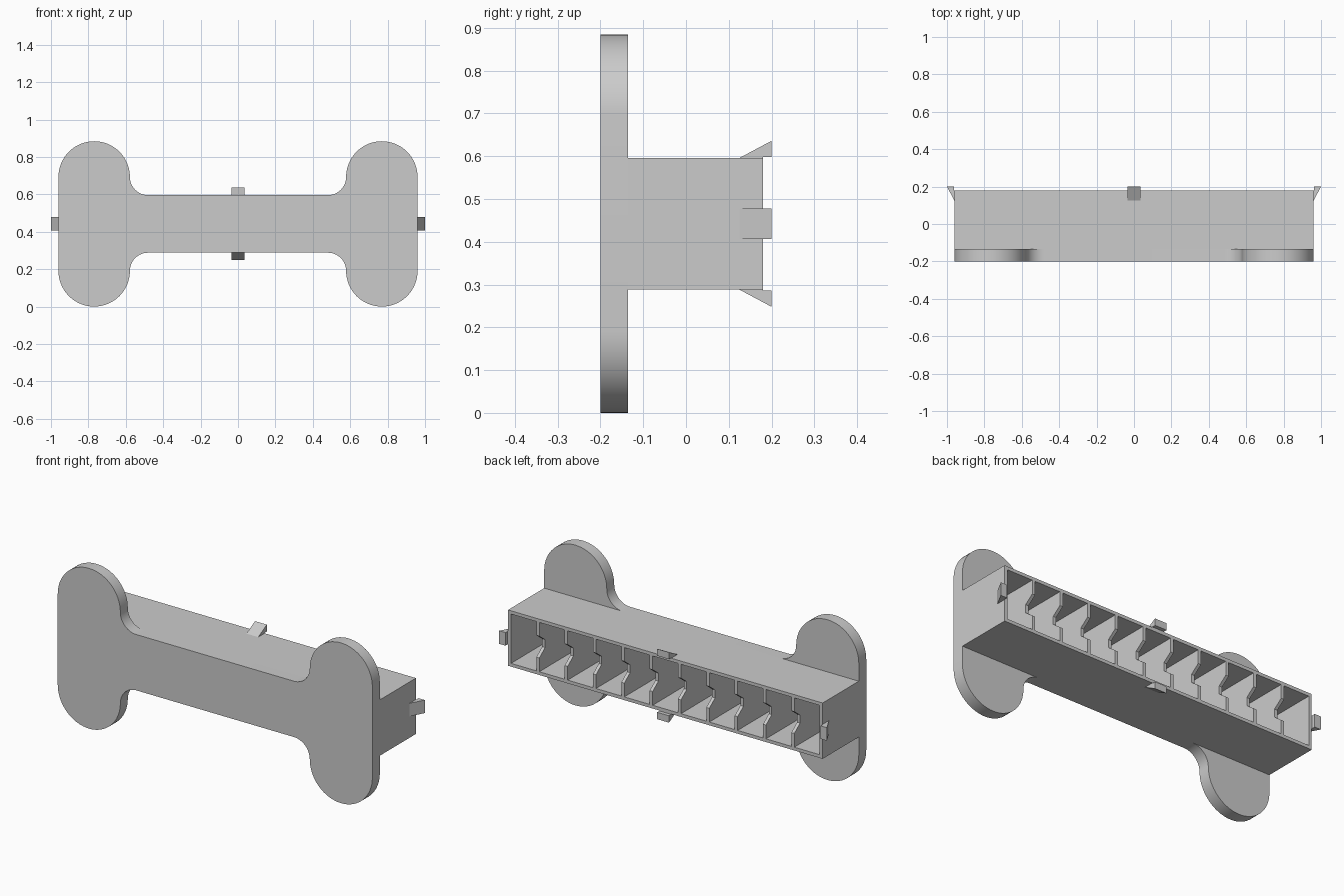
import bpy
import bmesh
from math import cos, sin, radians

cube = bpy.data.objects.get("Cube")
if cube:
    bpy.data.objects.remove(cube, do_unlink=True)

# Main dimensions
MID_Z = 0.442
HALF_X, HALF_Z = 0.96, 0.154
FRONT, PLATE_BACK, RIM = -0.2, -0.135, 0.18
WALL = 0.018
CELLS = 11

grey = bpy.data.materials.new("light grey plastic")
grey.use_nodes = True
colour = (0.6, 0.6, 0.6, 1)
grey.diffuse_color = colour
grey.node_tree.nodes["Principled BSDF"].inputs["Base Color"].default_value = colour


def finish(name, bm):
    bmesh.ops.recalc_face_normals(bm, faces=bm.faces)
    mesh = bpy.data.meshes.new(name)
    bm.to_mesh(mesh)
    bm.free()
    mesh.materials.append(grey)
    obj = bpy.data.objects.new(name, mesh)
    bpy.context.collection.objects.link(obj)
    return obj


def prism(name, profile, offset):
    """Extrude a closed flat profile of 3D points along an offset."""
    bm = bmesh.new()
    face = bm.faces.new([bm.verts.new(p) for p in profile])
    moved = bmesh.ops.extrude_face_region(bm, geom=[face], use_keep_orig=True)["geom"]
    bmesh.ops.translate(bm, vec=offset, verts=[v for v in moved if isinstance(v, bmesh.types.BMVert)])
    return finish(name, bm)


def arc(cx, cz, r, start, end, steps):
    angles = [radians(start + (end - start) * i / steps) for i in range(steps + 1)]
    return [(cx + r * cos(a), cz + r * sin(a)) for a in angles]


# Bone-shaped front plate: one quarter outline, mirrored around
lobe_x, lobe_z, lobe_r = 0.769, 0.251, 0.191
fillet = lobe_z - HALF_Z
quarter = arc(lobe_x, lobe_z, lobe_r, 0, 180, 32)
quarter += arc(lobe_x - lobe_r - fillet, lobe_z, fillet, 0, -90, 14)
half = quarter + [(-x, z) for x, z in reversed(quarter)]
outline = half + [(x, -z) for x, z in reversed(half)]
plate = prism("front_plate", [(x, FRONT, MID_Z + z) for x, z in outline],
              (0, PLATE_BACK - FRONT, 0))
bpy.ops.object.select_all(action='DESELECT')
plate.select_set(True)
bpy.context.view_layer.objects.active = plate
bpy.ops.object.shade_smooth_by_angle(angle=radians(30))

# Open-backed housing: rectangular tube behind the plate
bm = bmesh.new()
rings = []
for inset, y in ((0, PLATE_BACK), (0, RIM), (WALL, RIM), (WALL, PLATE_BACK)):
    hx, hz = HALF_X - inset, HALF_Z - inset
    rings.append([bm.verts.new((sx * hx, y, MID_Z + sz * hz))
                  for sx, sz in ((-1, -1), (1, -1), (1, 1), (-1, 1))])
for a, b in zip(rings, rings[1:] + rings[:1]):
    for i in range(4):
        j = (i + 1) % 4
        bm.faces.new((a[i], a[j], b[j], b[i]))
finish("housing", bm)

# Dividers with a chamfered notch in the open edge
inner = HALF_Z - WALL
upper = [(PLATE_BACK, inner), (RIM, inner), (RIM, 0.06), (RIM - 0.05, 0.022)]
notched = upper + [(y, -z) for y, z in reversed(upper)]
pitch = 2 * (HALF_X - WALL / 2) / CELLS
for n in range(1, CELLS):
    x = -HALF_X + WALL / 2 + n * pitch
    prism(f"divider_{n}", [(x - WALL / 2, y, MID_Z + z) for y, z in notched], (WALL, 0, 0))

# Wedge clips around the rim: (distance out from the wall, y)
wedge = [(0, 0.125), (0.04, 0.2), (0.002, 0.2), (0.002, RIM), (0, RIM)]
CLIP = 0.036
for side, s in (("top", 1), ("bottom", -1)):
    prism(f"{side}_clip", [(-CLIP, y, MID_Z + s * (HALF_Z + d)) for d, y in wedge],
          (2 * CLIP, 0, 0))
for side, s in (("left", 1), ("right", -1)):
    prism(f"{side}_clip", [(s * (HALF_X + d), y, MID_Z - CLIP) for d, y in wedge],
          (0, 0, 2 * CLIP))
